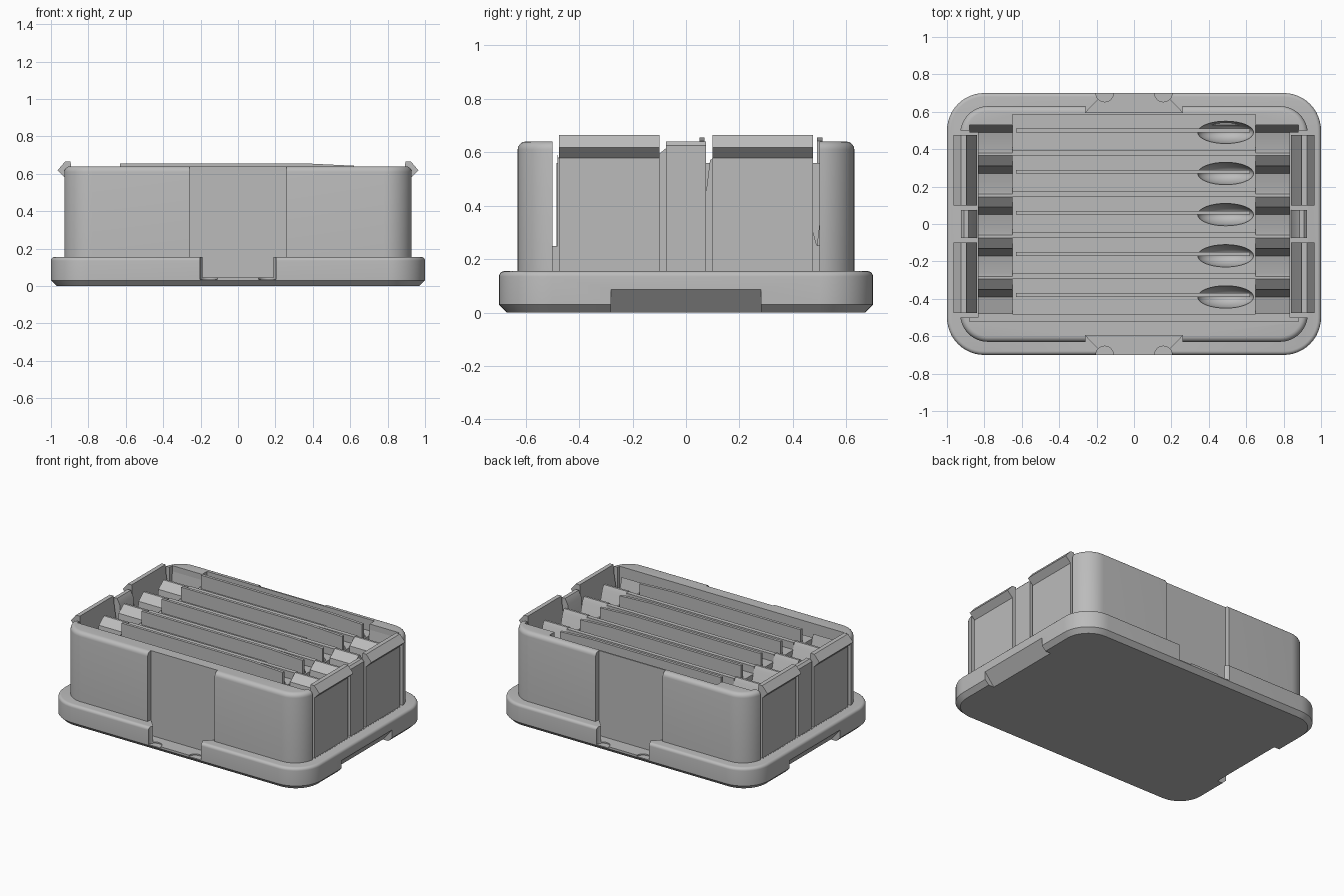
import bpy, bmesh, math
from mathutils import Matrix

cube = bpy.data.objects.get("Cube")
if cube:
    bpy.data.objects.remove(cube, do_unlink=True)

grey = bpy.data.materials.new("plain grey")
grey.use_nodes = True
colour = (0.5, 0.5, 0.5, 1)
grey.diffuse_color = colour
grey.node_tree.nodes["Principled BSDF"].inputs["Base Color"].default_value = colour


def make(name, bm):
    bmesh.ops.recalc_face_normals(bm, faces=bm.faces)
    mesh = bpy.data.meshes.new(name)
    bm.to_mesh(mesh)
    bm.free()
    mesh.materials.append(grey)
    ob = bpy.data.objects.new(name, mesh)
    bpy.context.collection.objects.link(ob)
    return ob


def prism(name, points, axis, lo, hi):
    """Extrude a profile: (x,y) along z, (y,z) along x or (x,z) along y."""
    place = {"x": lambda p, t: (t, p[0], p[1]),
             "y": lambda p, t: (p[0], t, p[1]),
             "z": lambda p, t: (p[0], p[1], t)}[axis]
    bm = bmesh.new()
    face = bm.faces.new([bm.verts.new(place(p, lo)) for p in points])
    ext = bmesh.ops.extrude_face_region(bm, geom=[face])
    move = [b - a for a, b in zip(place((0, 0), lo), place((0, 0), hi))]
    bmesh.ops.translate(bm, vec=move, verts=[v for v in ext["geom"] if isinstance(v, bmesh.types.BMVert)])
    return make(name, bm)


def box(name, x0, x1, y0, y1, z0, z1):
    return prism(name, [(x0, y0), (x1, y0), (x1, y1), (x0, y1)], "z", z0, z1)


def rounded_stack(name, hx, hy, r, layers):
    """Rounded rectangle lofted through (inset, z) layers."""
    bm = bmesh.new()
    rings = []
    for inset, z in layers:
        ring = []
        for k, (sx, sy) in enumerate([(1, 1), (-1, 1), (-1, -1), (1, -1)]):
            for i in range(13):
                a = math.pi / 2 * (k + i / 12)
                ring.append(bm.verts.new((sx * (hx - r) + (r - inset) * math.cos(a),
                                          sy * (hy - r) + (r - inset) * math.sin(a), z)))
        rings.append(ring)
    for low, high in zip(rings, rings[1:]):
        for i in range(len(low)):
            j = (i + 1) % len(low)
            bm.faces.new((low[i], low[j], high[j], high[i]))
    bm.faces.new(rings[0])
    bm.faces.new(rings[-1])
    return make(name, bm)


def cut(ob, cutter):
    mod = ob.modifiers.new("cut", "BOOLEAN")
    mod.operation, mod.object, mod.solver = "DIFFERENCE", cutter, "EXACT"
    bpy.context.view_layer.objects.active = ob
    bpy.ops.object.modifier_apply(modifier=mod.name)
    bpy.data.objects.remove(cutter, do_unlink=True)


def round_top(r, z):
    angles = [math.pi / 2 * i / 5 for i in range(6)]
    return [(r - r * math.cos(a), z - r + r * math.sin(a)) for a in angles]


# Base flange with chamfered foot and softened upper rim
base = rounded_stack("base_flange", 1, 0.7, 0.2, [(0.03, 0), (0, 0.03)] + round_top(0.02, 0.155))
for s in (1, -1):
    # Dovetail notch with two scallops, long sides
    cut(base, prism("notch", [(-0.26, s * 0.595), (0.26, s * 0.595), (0.14, s * 0.72), (-0.14, s * 0.72)],
                    "z", 0.045, 0.3))
    for x in (-0.157, 0.157):
        ring = [(x + 0.047 * math.cos(math.tau * i / 24), s * 0.7 + 0.047 * math.sin(math.tau * i / 24))
                for i in range(24)]
        cut(base, prism("scallop", ring, "z", 0.036, 0.3))
    # Sloped finger grip, short sides
    cut(base, prism("grip", [(s * 0.92, -0.01), (s * 1.02, 0.11), (s * 1.02, -0.01)], "y", -0.28, 0.28))

# Box body: long walls and inner floor
body = rounded_stack("box_walls", 0.93, 0.63, 0.15, [(0, 0.15)] + round_top(0.03, 0.64))
for s in (1, -1):
    cut(body, box("recess", -0.26, 0.26, s * 0.595, s * 0.7, 0.1, 0.7))
    cut(body, box("end_gap", s * 0.835, s * 1.1, -0.5, 0.5, 0.156, 0.7))
cut(body, box("cavity", -0.88, 0.88, -0.52, 0.53, 0.25, 0.7))
cut(body, box("back_pocket", -0.65, 0.65, 0.5, 0.585, 0.5, 0.7))

# End clips with hooks, and a post between each pair
hook = [(0.84, 0.15), (0.84, 0.3), (0.89, 0.6), (0.895, 0.665), (0.925, 0.665), (0.965, 0.618),
        (0.925, 0.578), (0.925, 0.15)]
post = [(0.84, 0.15), (0.865, 0.6), (0.885, 0.64), (0.91, 0.64), (0.925, 0.625), (0.925, 0.15)]
for s, side in ((1, "left"), (-1, "right")):
    for t, end in ((1, "back"), (-1, "front")):
        prism(f"{side}_{end}_clip", [(s * x, z) for x, z in hook], "y", t * 0.1, t * 0.475)
    prism(f"{side}_post", [(s * x, z) for x, z in post], "y", -0.075, 0.075)

# Five slots: holder block, upright fin, thumb dish and sloped end humps
for n in range(5):
    c = 0.49 - 0.22 * n
    holder = box(f"slot_holder_{n + 1}", -0.65, 0.65, c - 0.095, c + 0.095, 0.24, 0.56)
    bm = bmesh.new()
    bmesh.ops.create_uvsphere(bm, u_segments=32, v_segments=16, radius=1,
                              matrix=Matrix.Translation((0.49, c, 0.565)) @ Matrix.Diagonal((0.15, 0.06, 0.12, 1)))
    cut(holder, make("dish", bm))
    prism(f"fin_{n + 1}", [(-0.63, 0.5), (-0.63, 0.655), (0.37, 0.655), (0.62, 0.643), (0.62, 0.5)],
          "y", c, c + 0.02)
    if n < 4:
        box(f"divider_{n + 1}", -0.65, 0.65, c - 0.125, c - 0.095, 0.24, 0.61)
        hump = [(c, 0.25), (c - 0.095, 0.59), (c - 0.11, 0.615), (c - 0.125, 0.615), (c - 0.18, 0.57),
                (c - 0.22, 0.25)]
    else:
        hump = [(c, 0.25), (c - 0.09, 0.59), (c - 0.09, 0.25)]
    for s, side in ((1, "left"), (-1, "right")):
        prism(f"{side}_hump_{n + 1}", hump, "x", s * 0.65, s * 0.835)

# Sloped lining behind the rear slot
for s, side in ((1, "left"), (-1, "right")):
    prism(f"{side}_rear_lining", [(0.49, 0.25), (0.53, 0.6), (0.54, 0.25)], "x", s * 0.65, s * 0.88)

# Smooth the rounded shells
bpy.ops.object.select_all(action="DESELECT")
for ob in bpy.context.collection.objects:
    if ob.type == "MESH":
        ob.select_set(True)
        bpy.context.view_layer.objects.active = ob
bpy.ops.object.shade_smooth_by_angle(angle=math.radians(30))
